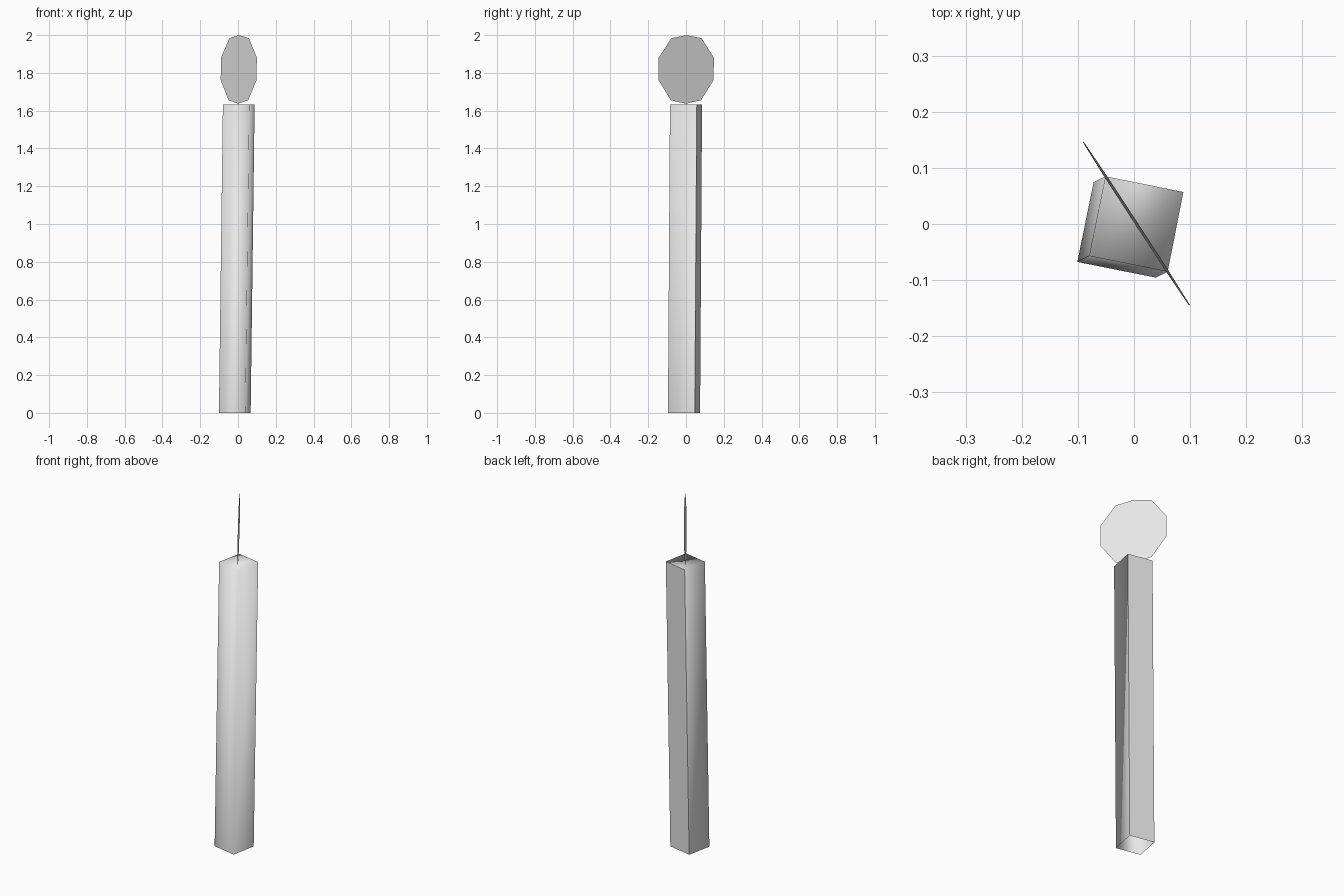
import bpy
import bmesh
from mathutils import Vector

if "Cube" in bpy.data.objects:
    bpy.data.objects.remove(bpy.data.objects["Cube"])

grey = bpy.data.materials.new("light grey")
grey.diffuse_color = (0.8, 0.8, 0.8, 1)
grey.use_nodes = True
grey.node_tree.nodes["Principled BSDF"].inputs["Base Color"].default_value = grey.diffuse_color


def make_object(name, bm):
    mesh = bpy.data.meshes.new(name)
    bm.to_mesh(mesh)
    bm.free()
    mesh.materials.append(grey)
    obj = bpy.data.objects.new(name, mesh)
    bpy.context.collection.objects.link(obj)
    return obj


# Post: leaning square tube, capped on top, open at the bottom
top = [(-0.08, -0.057), (0.06, -0.085), (0.088, 0.057), (-0.051, 0.085)]
lean = Vector((-0.021, -0.0105, 0))
height = 1.632
bm = bmesh.new()
upper = [bm.verts.new((x, y, height)) for x, y in top]
lower = [bm.verts.new(Vector((x, y, 0)) + lean) for x, y in top]
for i in range(4):
    j = (i + 1) % 4
    bm.faces.new((lower[i], lower[j], upper[j], upper[i]))
bm.faces.new(upper)
bm.normal_update()
for f in bm.faces:
    f.smooth = True
# Only the back face is creased off; the other faces blend together
for f in bm.faces:
    if f.normal.y > 0.8:
        for e in f.edges:
            e.smooth = False
make_object("post", bm)

# Sign plate: single ten-sided sheet, turned and leaning with the post
right_side = [(0.0, 2.0), (0.095, 1.984), (0.174, 1.881),
              (0.174, 1.762), (0.095, 1.655), (0.0, 1.637)]
outline = right_side + [(-s, z) for s, z in right_side[-2:0:-1]]
along = Vector((0.095, -0.146, 0)).normalized()
normal = Vector((0.146, 0.095, 0)).normalized()
centre = Vector((0.004, 0.001, 0))
bm = bmesh.new()
bm.faces.new([bm.verts.new(centre + along * s + normal * (z - 1.82) * 0.015
                           + Vector((0, 0, z))) for s, z in outline])
make_object("sign_plate", bm)
